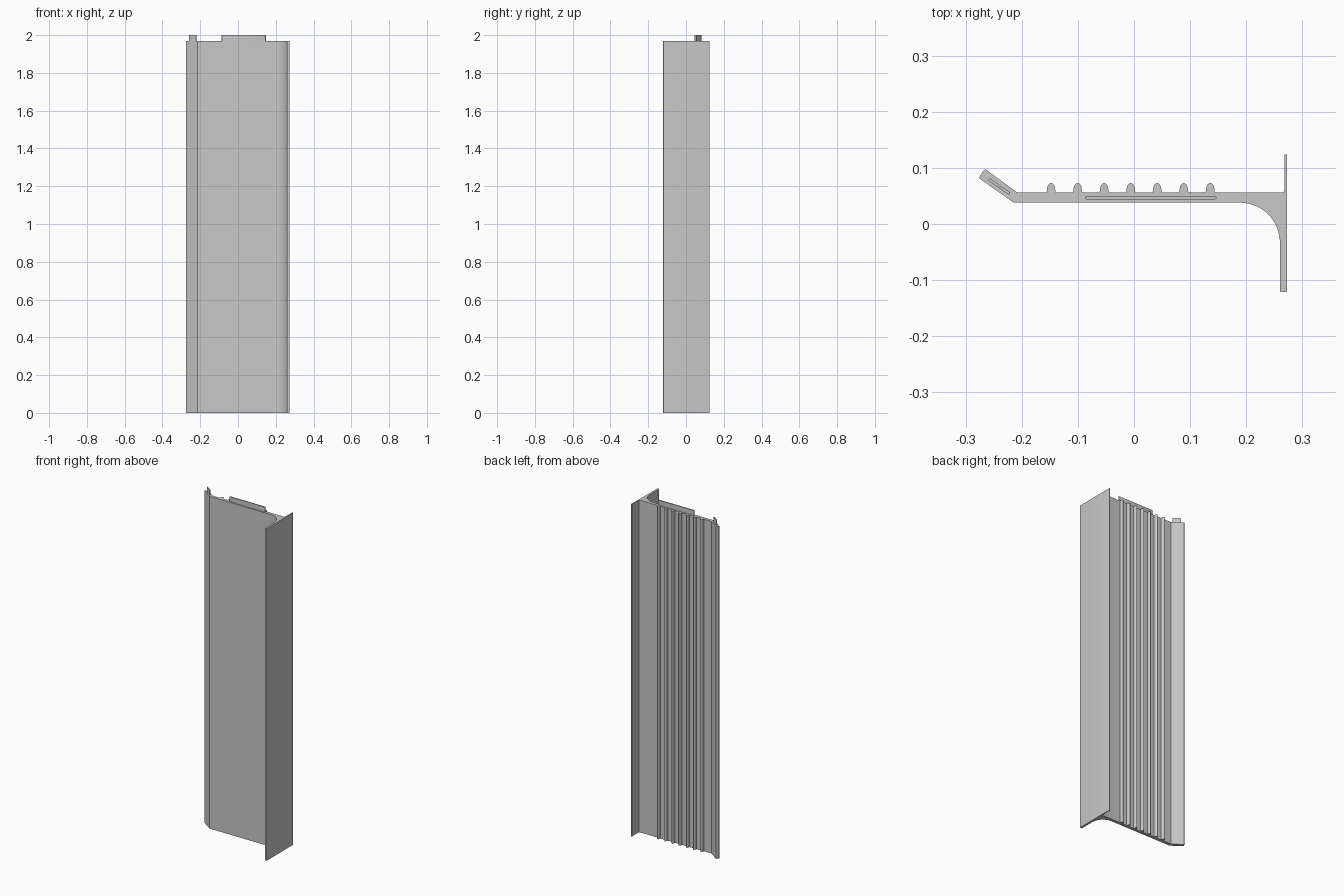
import bpy
import bmesh
import math
from mathutils import Vector

cube = bpy.data.objects.get("Cube")
if cube:
    bpy.data.objects.remove(cube, do_unlink=True)

HEIGHT, TOP = 1.97, 2.0
FRONT, BACK = 0.038, 0.056          # faces of the main panel

grey = bpy.data.materials.new("plain_grey")
grey.use_nodes = True
grey.diffuse_color = (0.58, 0.58, 0.58, 1)
grey.node_tree.nodes["Principled BSDF"].inputs["Base Color"].default_value = (0.58, 0.58, 0.58, 1)


def rounded(a, b, c, r, steps=4):
    """Points that round corner b between its neighbours a and c."""
    a, b, c = Vector(a), Vector(b), Vector(c)
    p, q = b + (a - b).normalized() * r, b + (c - b).normalized() * r
    return [p * (1 - t) ** 2 + b * 2 * t * (1 - t) + q * t ** 2
            for t in (i / steps for i in range(steps + 1))]


def extrude_profile(name, points, z0, z1):
    """Solid made by raising a closed plan outline from z0 to z1."""
    bm = bmesh.new()
    base = bm.faces.new([bm.verts.new((p[0], p[1], z0)) for p in points])
    new = bmesh.ops.extrude_face_region(bm, geom=[base], use_keep_orig=True)["geom"]
    bmesh.ops.translate(bm, vec=(0, 0, z1 - z0),
                        verts=[g for g in new if isinstance(g, bmesh.types.BMVert)])
    bmesh.ops.recalc_face_normals(bm, faces=bm.faces)
    mesh = bpy.data.meshes.new(name)
    bm.to_mesh(mesh)
    bm.free()
    mesh.materials.append(grey)
    obj = bpy.data.objects.new(name, mesh)
    bpy.context.collection.objects.link(obj)
    bpy.ops.object.select_all(action='DESELECT')
    obj.select_set(True)
    bpy.context.view_layer.objects.active = obj
    bpy.ops.object.shade_smooth_by_angle(angle=math.radians(32))
    return obj


def rib(cx):
    """Bullet-shaped rib on the back of the panel, right to left."""
    w, spring, tip = 0.0075, 0.060, 0.073
    arc = [(cx + w * math.cos(a), spring + (tip - spring) * math.sin(a))
           for a in (math.pi * i / 12 for i in range(13))]
    return [(cx + w + 0.001, BACK)] + arc + [(cx - w - 0.001, BACK)]


def tab(name, start, end, width):
    """Thin upright tongue with rounded ends, standing on the top end."""
    a, b = Vector(start), Vector(end)
    d = (b - a).normalized()
    r = width / 2
    angle = math.atan2(d.y, d.x)
    pts = []
    for centre, turn in ((b - d * r, -math.pi / 2), (a + d * r, math.pi / 2)):
        for i in range(7):
            t = angle + turn + math.pi * i / 6
            pts.append((centre.x + r * math.cos(t), centre.y + r * math.sin(t)))
    extrude_profile(name, pts, HEIGHT - 0.005, TOP)


# Outline: flange, thin fin, ribbed back, angled wing, smooth front and cove
flange_in, flange_out = (0.260, -0.121), (0.273, -0.121)
fin_out, fin_in = (0.273, 0.124), (0.268, 0.124)
fin_root = (0.268, BACK)
wing_back, wing_front = (-0.208, BACK), (-0.214, FRONT)
tip_back, tip_front = (-0.266, 0.0985), (-0.277, 0.082)
cove_x, cove_y, cove_r = 0.189, -0.033, 0.071

outline = rounded((0.260, 0), flange_in, flange_out, 0.002)
outline += rounded(flange_in, flange_out, fin_out, 0.002)
outline += rounded(flange_out, fin_out, fin_in, 0.001)
outline += rounded(fin_out, fin_in, fin_root, 0.001)
outline += rounded(fin_in, fin_root, wing_back, 0.005)
for i in range(7):
    outline += rib(0.136 - i * 0.0473)
outline.append(wing_back)
outline += rounded(wing_back, tip_back, tip_front, 0.004)
outline += rounded(tip_back, tip_front, wing_front, 0.004)
outline.append(wing_front)
for i in range(17):
    a = math.pi / 2 * (1 - i / 16)
    outline.append((cove_x + cove_r * math.cos(a), cove_y + cove_r * math.sin(a)))

extrude_profile("trim_profile", outline, 0, HEIGHT)

# Joining tongues on the top end
tab("panel_tab", (-0.087, 0.047), (0.147, 0.047), 0.006)
tab("wing_tab", (-0.259, 0.080), (-0.221, 0.0535), 0.005)
